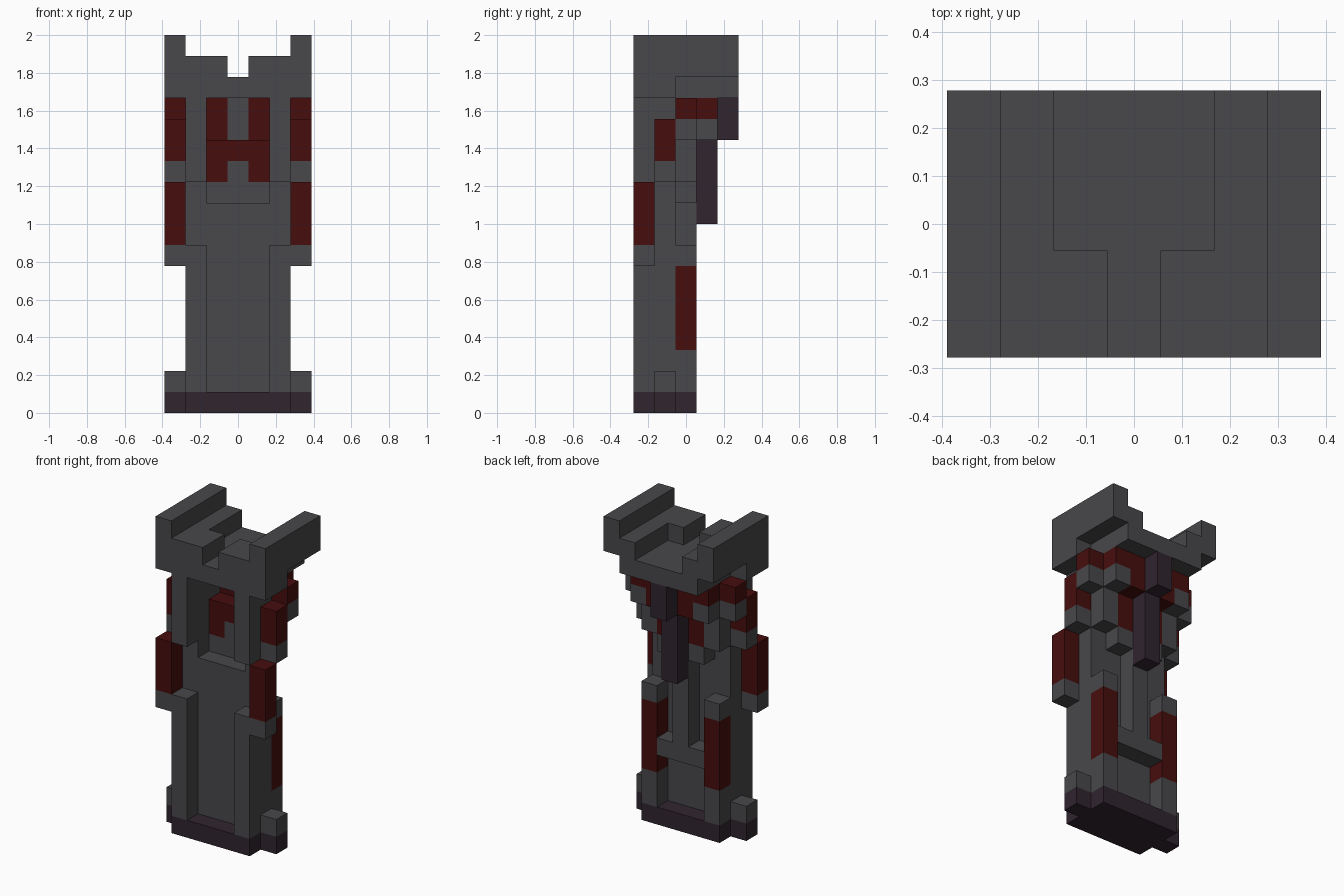
import bpy, bmesh
from mathutils import Matrix, Vector

if "Cube" in bpy.data.objects:
    bpy.data.objects.remove(bpy.data.objects["Cube"])

U = 1 / 9  # one block: the tower is 18 blocks tall, 7 wide, 5 deep


def material(name, rgb):
    m = bpy.data.materials.new(name)
    m.diffuse_color = (*rgb, 1)
    m.use_nodes = True
    m.node_tree.nodes["Principled BSDF"].inputs["Base Color"].default_value = m.diffuse_color
    return m


GREY, RED, PURPLE = 0, 1, 2
MATS = [material("dark_grey_stone", (0.065, 0.063, 0.069)),
        material("deep_red", (0.062, 0.004, 0.004)),
        material("dark_purple", (0.030, 0.018, 0.028))]


def part(name, *boxes, mirror=False):
    """Boxes are (colour, x range, y range, z range) in blocks from the centre."""
    bm = bmesh.new()
    for colour, xs, ys, zs in boxes:
        for side in ((1, -1) if mirror else (1,)):
            lo = Vector((xs[0], ys[0], zs[0])) * U
            hi = Vector((xs[1], ys[1], zs[1])) * U
            mid = (lo + hi) / 2
            mid.x *= side
            mat = Matrix.Translation(mid) @ Matrix.Diagonal((*(hi - lo), 1))
            verts = bmesh.ops.create_cube(bm, size=1, matrix=mat)["verts"]
            for f in {f for v in verts for f in v.link_faces}:
                f.material_index = colour
    me = bpy.data.meshes.new(name)
    bm.to_mesh(me)
    bm.free()
    for m in MATS:
        me.materials.append(m)
    bpy.context.collection.objects.link(bpy.data.objects.new(name, me))


# Block ranges across x and y
C, X1, X2, X3 = (-.5, .5), (.5, 1.5), (1.5, 2.5), (2.5, 3.5)
Y0, Y1, Y2, Y3, Y4 = [(i - 2.5, i - 1.5) for i in range(5)]
FRONT, BACK, DEEP = (-2.5, -.5), (-.5, 2.5), (-2.5, 2.5)

# Foot of the tower
part("base_slab", (PURPLE, (-2.5, 2.5), (-2.5, .5), (0, 1)))
part("base_side_blocks", (PURPLE, X3, Y1, (0, 1)), (GREY, X3, Y1, (1, 2)), mirror=True)

# Lower shaft
part("shaft_panel", (GREY, (-1.5, 1.5), Y1, (1, 10)))
part("front_pilasters", (GREY, X2, Y0, (1, 8)), mirror=True)
part("side_walls", (GREY, X2, Y1, (1, 15)), mirror=True)
part("back_pilasters", (GREY, X2, Y2, (1, 3)), (RED, X2, Y2, (3, 7)),
     (GREY, X2, Y2, (7, 8)), mirror=True)
part("back_crossbar", (GREY, (-1.5, 1.5), Y2, (4, 5)))
part("back_column", (GREY, C, Y2, (5, 12)), (RED, C, Y2, (12, 13)))

# Hanging side ornaments
part("side_lanterns", (GREY, X3, Y0, (7, 8)), (RED, X3, Y0, (8, 11)), mirror=True)
part("middle_lanterns", (GREY, X3, Y1, (11, 12)), (RED, X3, Y1, (12, 14)), mirror=True)
part("upper_corbels", (GREY, X3, Y2, (13, 14)), (RED, X3, Y2, (14, 15)),
     (GREY, X2, Y3, (13, 14)), (RED, X2, Y3, (14, 15)), mirror=True)

# Window area
part("window_posts", (GREY, X2, Y0, (11, 15)), mirror=True)
part("window_back_walls", (GREY, X2, Y2, (11, 15)), mirror=True)
part("window_red_backing", (GREY, X1, Y2, (10, 11)), (RED, X1, Y2, (11, 13)),
     (RED, X1, Y3, (13, 15)), mirror=True)
part("window_centre_block", (GREY, C, Y3, (13, 15)))
part("back_beam", (PURPLE, C, Y3, (9, 13)), (PURPLE, C, Y4, (13, 15)))

# Battlement crown
part("crown_floor", (GREY, (-2.5, 2.5), DEEP, (15, 16)))
part("crown_step", (GREY, X2, DEEP, (16, 17)), (GREY, X1, FRONT, (16, 17)), mirror=True)
part("crown_side_walls", (GREY, X3, FRONT, (15, 18)), (GREY, X3, BACK, (16, 18)), mirror=True)
